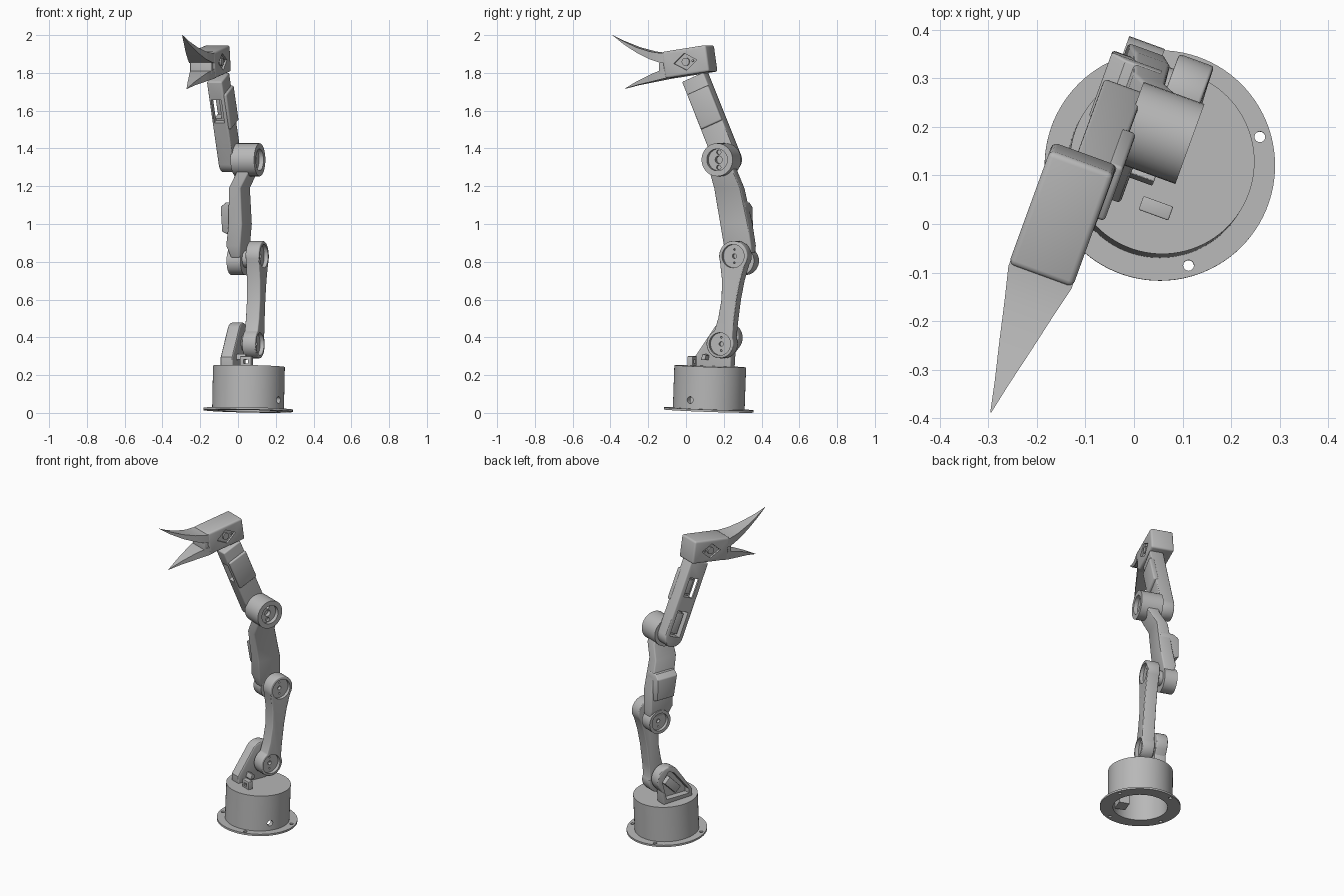
import bpy, bmesh, math
from math import radians, cos, sin, pi
from mathutils import Matrix, Vector

cube = bpy.data.objects.get("Cube")
if cube:
    bpy.data.objects.remove(cube, do_unlink=True)

grey = bpy.data.materials.new("plain_grey")
grey.use_nodes = True
COL = (0.48, 0.48, 0.48, 1)
grey.diffuse_color = COL
for n in grey.node_tree.nodes:
    if n.type == 'BSDF_PRINCIPLED':
        n.inputs["Base Color"].default_value = COL

# The arm plane is turned about the base: local x = sideways, y = back, z = up
ORIGIN = Matrix.Translation((0.053, 0.12, 0))
ARM = ORIGIN @ Matrix.Rotation(radians(-20), 4, 'Z')
BASE = (ORIGIN @ Matrix.Translation((0, 0, 0.01)) @ Matrix.Rotation(radians(-2), 4, 'X')
        @ Matrix.Rotation(radians(1.2), 4, 'Y'))
parts = []


def apply(ob, mod):
    bpy.context.view_layer.objects.active = ob
    bpy.ops.object.modifier_apply(modifier=mod.name)


def finish(name, bm, matrix, bevel=0):
    bmesh.ops.recalc_face_normals(bm, faces=bm.faces)
    me = bpy.data.meshes.new(name)
    bm.to_mesh(me)
    bm.free()
    ob = bpy.data.objects.new(name, me)
    bpy.context.collection.objects.link(ob)
    ob.matrix_world = matrix
    me.materials.append(grey)
    bpy.context.view_layer.update()
    if bevel:
        mod = ob.modifiers.new("bevel", 'BEVEL')
        mod.width, mod.segments, mod.limit_method = bevel, 3, 'ANGLE'
        mod.angle_limit = radians(40)
        apply(ob, mod)
    parts.append(ob)
    return ob


def lathe(name, profile, matrix, steps=48):
    """Revolve (radius, height) points round the local z axis."""
    bm = bmesh.new()
    vs = [bm.verts.new((r, 0, z)) for r, z in profile]
    es = [bm.edges.new(p) for p in zip(vs, vs[1:])]
    bmesh.ops.spin(bm, geom=vs + es, cent=(0, 0, 0), axis=(0, 0, 1), angle=2 * pi, steps=steps)
    bmesh.ops.remove_doubles(bm, verts=bm.verts, dist=1e-5)
    return finish(name, bm, matrix)


def side(u, v, z):
    """Frame whose axis points sideways out of the arm plane."""
    return ARM @ Matrix.Translation((u, v, z)) @ Matrix.Rotation(pi / 2, 4, 'Y')


def rod(name, r, a, b, matrix):
    return lathe(name, [(0, a), (r, a), (r, b), (0, b)], matrix, 32)


def plate(name, pts, u0, u1, bevel=0, slope=0):
    """Extrude a (back, up) outline sideways, optionally leaning."""
    bm = bmesh.new()
    rings = [[bm.verts.new((u + slope * (z - 0.365), v, z)) for v, z in pts] for u in (u0, u1)]
    bm.faces.new(rings[0])
    bm.faces.new(rings[1])
    for i in range(len(pts)):
        j = (i + 1) % len(pts)
        bm.faces.new((rings[0][i], rings[0][j], rings[1][j], rings[1][i]))
    return finish(name, bm, ARM, bevel)


def loft(name, sections, bevel=0):
    """Skin a row of four-cornered sections."""
    bm = bmesh.new()
    rings = [[bm.verts.new(c) for c in s] for s in sections]
    for a, b in zip(rings, rings[1:]):
        for i in range(4):
            j = (i + 1) % 4
            bm.faces.new((a[i], a[j], b[j], b[i]))
    bm.faces.new(rings[0])
    bm.faces.new(rings[-1])
    return finish(name, bm, ARM, bevel)


def level(u0, u1, v0, v1, z):
    return [(u0, v0, z), (u1, v0, z), (u1, v1, z), (u0, v1, z)]


def cut(ob, *cutters):
    for c in cutters:
        c.hide_render = True
        mod = ob.modifiers.new("cut", 'BOOLEAN')
        mod.operation, mod.object = 'DIFFERENCE', c
        apply(ob, mod)
        parts.remove(c)
        bpy.data.objects.remove(c, do_unlink=True)


def arc(v, z, r, a0, a1, n=24):
    steps = [radians(a0 + (a1 - a0) * i / n) for i in range(n + 1)]
    return [(v + r * cos(a), z + r * sin(a)) for a in steps]


def strip(c, angle, t0, t1, h0, h1):
    """Turned rectangle in the arm plane."""
    d = Vector((cos(radians(angle)), sin(radians(angle))))
    p = Vector((d.y, -d.x))
    return [tuple(Vector(c) + d * t + p * h) for t, h in ((t0, h0), (t1, h0), (t1, h1), (t0, h1))]


def recess(ob, r, depth, frame, out=1, hole=0.012, screw=0.005, gap=0.035):
    """Sink a round seat with a centre hole and two screw holes."""
    d = -depth * out
    cut(ob, rod("cutter", r, d, 0.05 * out, frame))
    cut(ob, rod("cutter", hole, d * 2, 0.02 * out, frame))
    for s in (-gap, gap):
        cut(ob, rod("cutter", screw, d * 1.6, 0.02 * out, frame @ Matrix.Translation((s, 0, 0))))


# Base: open underneath, flanged, with bolt holes
base = lathe("base_drum", [(0, .237), (.19, .237), (.19, .012), (.237, .012), (.237, 0),
                           (.16, 0), (.16, .21), (0, .21)], BASE, 96)
for k in range(4):
    turn = Matrix.Rotation(radians(16 + 90 * k), 4, 'Z')
    cut(base, rod("cutter", .011, -.02, .03, BASE @ turn @ Matrix.Translation((.214, 0, 0))))
cut(base, rod("cutter", .018, .14, .21, BASE @ Matrix.Rotation(radians(-32), 4, 'Z')
              @ Matrix.Translation((0, 0, .058)) @ Matrix.Rotation(pi / 2, 4, 'Y')))
plate("base_servo", [(-.11, .04), (-.03, .04), (-.03, .225), (-.11, .225)], .055, .12)

# Shoulder bracket on the turntable
bracket = plate("shoulder_bracket", [(-.1, .24), (.105, .24), (.11, .32)] + arc(.07, .398, .08, -35, 135)
                + [(-.1, .295)], -.12, -.05, .008)
cut(bracket, plate("cutter", [(-.075, .272), (.085, .272), (.115, .39), (.07, .45), (.03, .43), (-.075, .3)],
                   -.14, -.08))
plate("shoulder_servo", strip((.03, .345), 45, -.05, .06, -.026, .026), -.11, -.07, .003)
rod("shoulder_pin", .045, -.06, .0, side(0, .075, .37))
clip = plate("cable_clip", [(-.1, .235), (-.07, .235), (-.07, .3), (-.1, .3)], -.01, .055, .003)
cut(clip, plate("cutter", [(-.12, .262), (-.05, .262), (-.05, .282), (-.12, .282)], .01, .035))
plate("small_stop", [(-.045, .28), (-.02, .28), (-.015, .305), (-.035, .313)], -.06, 0, .003)

# Lower arm: two round ends with a waist
lower = plate("lower_arm", arc(.077, .365, .076, 115, 385) + [(.154, .48), (.17, .6), (.19, .7)]
              + arc(.15, .83, .08, -35, 200) + [(.087, .7), (.084, .6), (.066, .5)],
              -.036, .04, .006, slope=-.01)
recess(lower, .06, .022, side(.04, .077, .365))
recess(lower, .062, .022, side(.036, .15, .83))

# Elbow and middle arm
rod("elbow_pin", .045, -.09, -.03, side(0, .152, .815))
elbow = rod("elbow_housing", .075, -.15, -.072, side(0, .154, .805))
recess(elbow, .056, .02, side(-.15, .154, .805), out=-1)
loft("middle_arm", [level(-.125, -.075, .08, .215, .82), level(-.147, -.065, .06, .215, .885),
                    level(-.128, -.05, .045, .203, 1.0), level(-.115, -.046, .012, .162, 1.19),
                    level(-.07, .0, .005, .143, 1.27), level(-.07, .0, .005, .125, 1.32)], .008)
loft("middle_arm_servo_cover", [level(-.14, -.06, .07, .19, .945), level(-.172, -.06, .068, .19, .96),
                                level(-.172, -.06, .045, .185, 1.09), level(-.14, -.06, .042, .18, 1.115)], .005)

# Upper joint drum
drum = rod("upper_joint_drum", .0875, -.09, .043, side(0, .063, 1.34))
recess(drum, .058, .025, side(.043, .063, 1.34), hole=.02, screw=.012, gap=.04)

# Upper arm, leaning forward, with open pockets and a side cover
PIVOT, LEAN = (.063, 1.34), 113
upper = plate("upper_arm", arc(*PIVOT, .066, 203, 383) + strip(PIVOT, LEAN, .2, .475, .066, -.064)[1:3],
              -.168, -.082, .008)
cut(upper,
    plate("cutter", strip(PIVOT, LEAN, .0, .16, -.038, .038), -.2, -.115),
    plate("cutter", strip(PIVOT, LEAN, .25, .37, -.034, .034), -.2, -.125),
    plate("cutter", strip(PIVOT, LEAN, .24, .37, -.1, -.03), -.157, -.1))
plate("upper_arm_servo", strip(PIVOT, LEAN, .015, .145, -.026, .026), -.15, -.11, .003)
plate("wrist_servo", strip(PIVOT, LEAN, .265, .355, -.015, .026), -.15, -.12, .003)
plate("upper_arm_cover", strip(PIVOT, LEAN, .2, .4, -.06, .068), -.1, -.068, .008)

# Head block with a diamond seat and hub on each cheek
HEAD, TILT = (-.162, 1.859), 8.5
head = plate("head_block", strip(HEAD, TILT, -.127, .125, -.071, .071), -.223, -.083, .012)
for s in (1, -1):
    u = -.153 + s * .07
    d = Vector((cos(radians(TILT)), sin(radians(TILT))))
    p = Vector((-d.y, d.x))
    c = Vector(HEAD)
    diamond = [tuple(c + o) for o in (d * .066, p * .045, d * -.066, p * -.045)]
    cut(head, plate("cutter", diamond, u - .012, u + .012))
    rod("cheek_hub", .021, -.014, -.002, side(u, *HEAD) if s > 0 else side(u + .016, *HEAD))
    rod("cheek_screw", .006, -.014, -.004, side(u + (0 if s > 0 else .018), *(c + d * .04)))

# Jaws: a wide root tapering to a point
MID = -.153


def jaw(name, rows, bevel=0):
    return loft(name, [[(MID - w, v, a), (MID + w, v, a), (MID + w, v, b), (MID - w, v, b)]
                       for v, a, b, w in rows], bevel)


jaw("mouth_block", [(-.25, 1.785, 1.88, .06), (-.315, 1.79, 1.875, .06)], .005)
jaw("upper_jaw", [(-.26, 1.85, 1.908, .068), (-.3, 1.852, 1.904, .069), (-.37, 1.872, 1.913, .052),
                  (-.45, 1.907, 1.935, .034), (-.53, 1.952, 1.967, .015), (-.596, 1.998, 2.0, .001)])
jaw("lower_jaw", [(-.25, 1.775, 1.825, .066), (-.285, 1.77, 1.82, .067), (-.36, 1.754, 1.795, .046),
                  (-.45, 1.736, 1.757, .022), (-.528, 1.715, 1.717, .001)])

# Smooth the round parts and keep the edges crisp
bpy.ops.object.select_all(action='DESELECT')
for ob in parts:
    ob.select_set(True)
bpy.context.view_layer.objects.active = parts[0]
bpy.ops.object.shade_smooth_by_angle(angle=radians(30))
